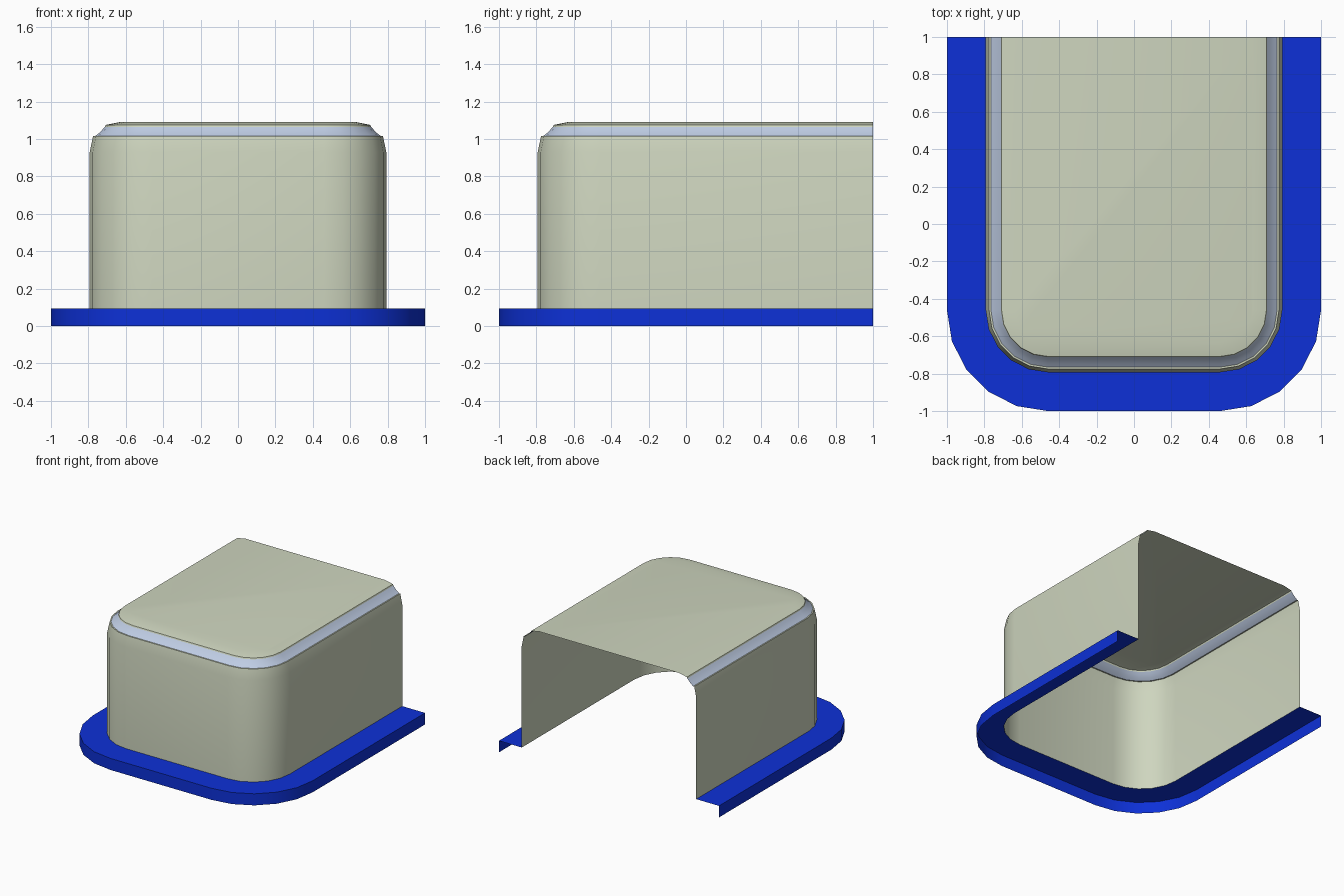
import bpy
import math

if "Cube" in bpy.data.objects:
    bpy.data.objects.remove(bpy.data.objects["Cube"])

CORNER = 0.46   # centre of the rounded front corners
STEPS = 5       # segments per corner


def outline(half, z):
    """U-shaped path, open at the back, with rounded front corners."""
    r = half - CORNER
    arc = [i * math.pi / 2 / STEPS for i in range(STEPS + 1)]
    right = [(half, 1.0, z)]
    right += [(CORNER + r * math.cos(a), -CORNER - r * math.sin(a), z) for a in arc]
    return right + [(-x, y, z) for x, y, z in reversed(right)]


def material(name, color):
    mat = bpy.data.materials.new(name)
    mat.diffuse_color = (*color, 1)
    mat.use_nodes = True
    mat.node_tree.nodes["Principled BSDF"].inputs["Base Color"].default_value = mat.diffuse_color
    return mat


def shell(name, profile, mat, cap=False):
    """Skin a (half width, height) profile along the U outline."""
    verts, faces = [], []
    for half, z in profile:
        verts += outline(half, z)
    n = len(verts) // len(profile)
    for k in range(len(profile) - 1):
        for i in range(n - 1):
            a = k * n + i
            faces.append((a + 1, a, a + n, a + n + 1))
    if cap:
        faces.append(tuple(reversed(range(len(verts) - n, len(verts)))))
    mesh = bpy.data.meshes.new(name)
    mesh.from_pydata(verts, [], faces)
    mesh.materials.append(mat)
    obj = bpy.data.objects.new(name, mesh)
    bpy.context.collection.objects.link(obj)
    bpy.ops.object.select_all(action='DESELECT')
    obj.select_set(True)
    bpy.context.view_layer.objects.active = obj
    bpy.ops.object.shade_smooth_by_angle(angle=math.radians(40))
    return obj


pale = material("pale_green", (0.62, 0.67, 0.52))
blue = material("blue", (0.004, 0.03, 0.68))
steel = material("pale_blue", (0.52, 0.61, 0.78))

# base flange: outer skirt and flat rim
shell("base_flange", [(1.0, 0.0), (1.0, 0.095), (0.793, 0.095)], blue)
# walls with a chamfered upper edge
shell("walls", [(0.793, 0.095), (0.793, 0.93), (0.775, 1.015), (0.765, 1.015)], pale)
# trim band between walls and lid
shell("trim_band", [(0.765, 1.015), (0.745, 1.03), (0.725, 1.05), (0.712, 1.065)], steel)
# lid with a sloping edge
shell("lid", [(0.712, 1.065), (0.708, 1.075), (0.635, 1.09)], pale, cap=True)
